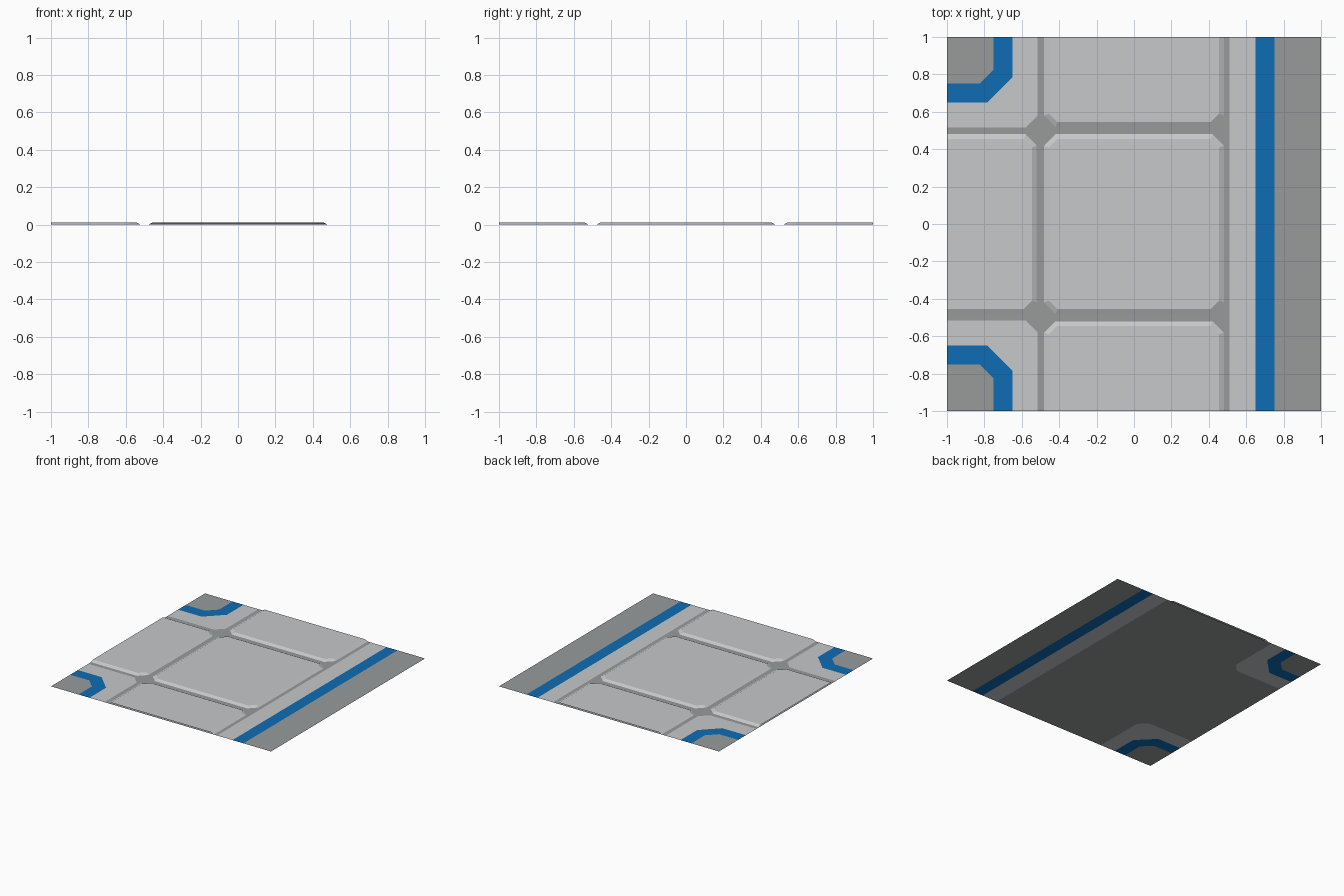
import bpy, bmesh
from mathutils import Vector

if "Cube" in bpy.data.objects:
    bpy.data.objects.remove(bpy.data.objects["Cube"])


def material(name, rgb):
    m = bpy.data.materials.new(name)
    m.diffuse_color = (*rgb, 1)
    m.use_nodes = True
    m.node_tree.nodes["Principled BSDF"].inputs["Base Color"].default_value = m.diffuse_color
    return m


LIGHT = material("light grey", (0.57, 0.58, 0.59))
DARK = material("dark grey", (0.315, 0.33, 0.33))
BLUE = material("blue", (0.004, 0.15, 0.46))
TOP = 0.012


def finish(name, bm, mat):
    mesh = bpy.data.meshes.new(name)
    bm.to_mesh(mesh)
    bm.free()
    mesh.materials.append(mat)
    bpy.context.collection.objects.link(bpy.data.objects.new(name, mesh))


def flat(name, pts, mat, flip=1):
    """Flat panel at z = 0; flip = -1 mirrors it in y. Face looks up."""
    bm = bmesh.new()
    f = bm.faces.new([bm.verts.new((x, y * flip, 0)) for x, y in pts])
    f.normal_update()
    if f.normal.z < 0:
        f.normal_flip()
    finish(name, bm, mat)


def octagon(h, c):
    return [(h, -c), (h, c), (c, h), (-c, h), (-h, c), (-h, -c), (-c, -h), (c, -h)]


def tile(name, cx, cy):
    """Raised paving tile with cut corners and sloped rim, trimmed to the square."""
    bm = bmesh.new()
    low = [bm.verts.new((x + cx, y + cy, 0)) for x, y in octagon(0.48, 0.42)]
    top = [bm.verts.new((x + cx, y + cy, TOP)) for x, y in octagon(0.455, 0.41)]
    bm.faces.new(top)
    for i in range(8):
        j = (i + 1) % 8
        bm.faces.new((low[i], low[j], top[j], top[i]))
    for n in ((1, 0, 0), (-1, 0, 0), (0, 1, 0), (0, -1, 0)):
        bmesh.ops.bisect_plane(bm, geom=bm.verts[:] + bm.edges[:] + bm.faces[:],
                               plane_co=Vector(n), plane_no=n, clear_outer=True)
    finish(name, bm, LIGHT)


# raised tiles
tile("centre_tile", 0, 0)
tile("left_tile", -1, 0)
tile("back_tile", 0, 1)
tile("front_tile", 0, -1)

# groove floor under the tiles
G = 0.515
half = [(0.51, 1), (-G, 1), (-G, 0.58), (-0.58, G), (-1, G)]
flat("groove_floor", half + [(x, -y) for x, y in reversed(half)], DARK)

# right edge strips
for name, x0, x1, mat in (("kerb_strip", 0.51, 0.65, LIGHT),
                          ("blue_strip", 0.65, 0.75, BLUE),
                          ("road_strip", 0.75, 1.0, DARK)):
    flat(name, [(x0, -1), (x1, -1), (x1, 1), (x0, 1)], mat)

# left corners: kerb, blue band and road patch, nested
rings = [[(-G, 1), (-G, 0.58), (-0.58, G), (-1, G)],
         [(-0.65, 1), (-0.65, 0.785), (-0.785, 0.65), (-1, 0.65)],
         [(-0.75, 1), (-0.75, 0.826), (-0.826, 0.75), (-1, 0.75)]]
for side, s in (("back", 1), ("front", -1)):
    flat(side + "_corner_kerb", rings[0] + rings[1][::-1], LIGHT, s)
    flat(side + "_corner_blue_band", rings[1] + rings[2][::-1], BLUE, s)
    flat(side + "_corner_road", rings[2] + [(-1, 1)], DARK, s)
